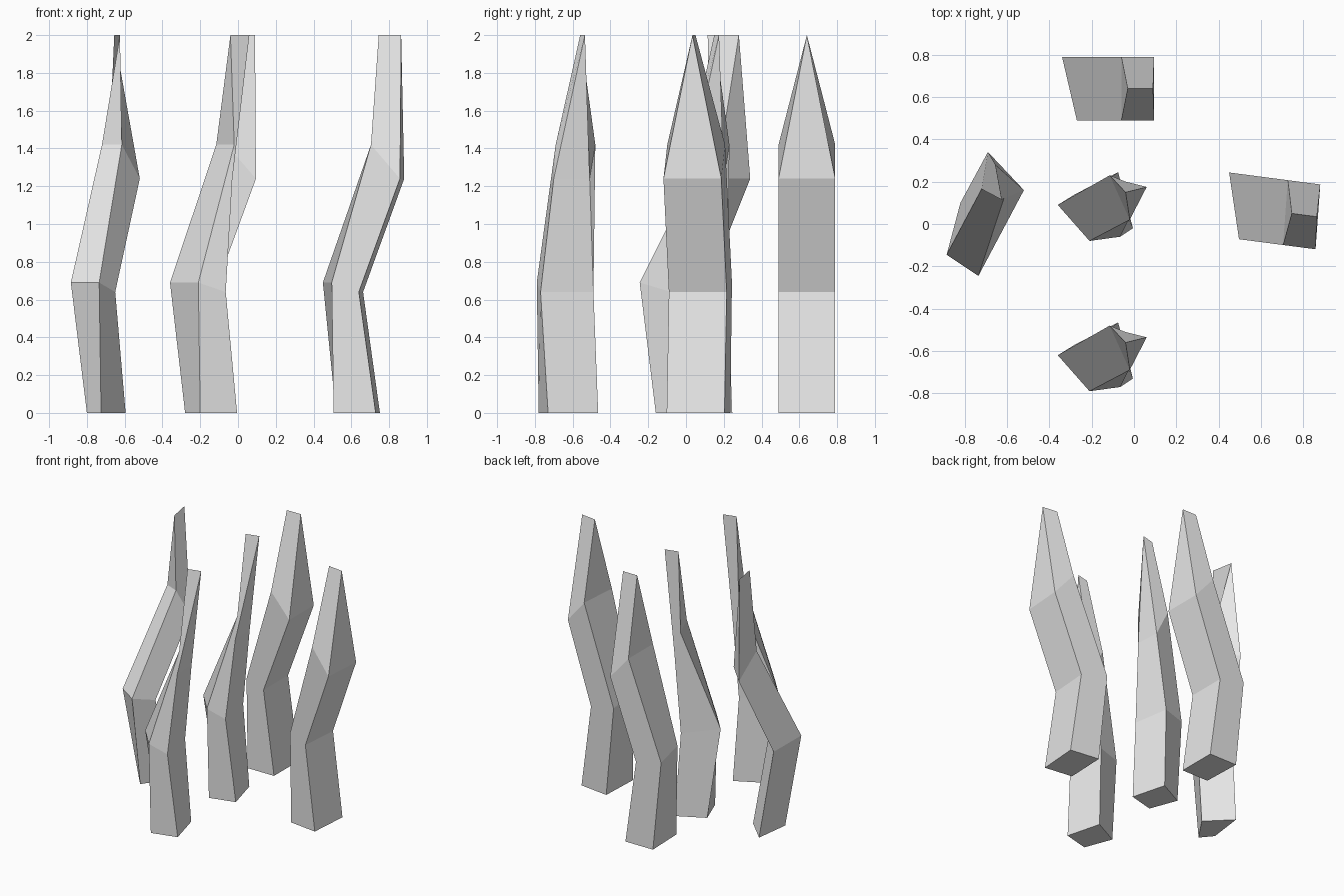
import bpy
import bmesh
from mathutils import Matrix, Vector

default_cube = bpy.data.objects.get("Cube")
if default_cube:
    bpy.data.objects.remove(default_cube, do_unlink=True)

# One plain grey for every blade
grey = bpy.data.materials.new("pale_grey")
grey.use_nodes = True
colour = (0.8, 0.8, 0.8, 1.0)
grey.diffuse_color = colour
grey.node_tree.nodes["Principled BSDF"].inputs["Base Color"].default_value = colour

# Heights of the outer and inner side of each cross-section
OUTER_HEIGHTS = (0, 0.69, 1.42)
INNER_HEIGHTS = (0, 0.64, 1.24)
TIP_HEIGHT = 2

# Cross-sections: outer back, outer front, inner front, inner back;
# the last row is the tip ridge, outer end to inner end
STRAIGHT = (
    ((-0.24, 0.15), (-0.23, -0.15), (-0.005, -0.15), (-0.005, 0.15)),
    ((-0.31, 0.15), (-0.24, -0.15), (-0.095, -0.15), (-0.095, 0.15)),
    ((-0.03, 0.15), (-0.03, -0.15), (0.125, -0.15), (0.125, 0.15)),
    ((0, 0), (0.12, 0)),
)
TURNED = (
    ((-0.8, -0.07), (-0.725, -0.16), (-0.595, 0.03), (-0.765, 0.2)),
    ((-0.885, -0.145), (-0.735, -0.245), (-0.65, -0.08), (-0.82, 0.1)),
    ((-0.72, 0.165), (-0.615, 0.12), (-0.52, 0.16), (-0.69, 0.34)),
    ((-0.625, 0.115), (-0.655, 0.28)),
)
TWISTED = (
    ((-0.28, 0.14), (-0.2, -0.07), (-0.005, -0.02), (-0.075, 0.245)),
    ((-0.36, 0.09), (-0.21, -0.08), (-0.065, -0.06), (-0.11, 0.22)),
    ((-0.115, 0.23), (-0.02, 0.02), (-0.03, 0.01), (-0.04, 0.2)),
    ((-0.04, 0.15), (0.06, 0.175)),
)


def make_blade(name, sections, location=(0, 0), axes=((1, 0), (0, 1))):
    """Loft a bent four-sided blade that closes in a ridge."""
    place = Matrix(axes)
    offset = Vector(location)
    bm = bmesh.new()

    def add(point, height):
        x, y = place @ Vector(point) + offset
        return bm.verts.new((x, y, height))

    rings = []
    for points, outer, inner in zip(sections, OUTER_HEIGHTS, INNER_HEIGHTS):
        heights = (outer, outer, inner, inner)
        rings.append([add(p, h) for p, h in zip(points, heights)])
    tip_out, tip_in = [add(p, TIP_HEIGHT) for p in sections[-1]]

    # Base and bent shaft
    bm.faces.new(reversed(rings[0]))
    for low, high in zip(rings, rings[1:]):
        for i in range(4):
            j = (i + 1) % 4
            bm.faces.new((low[i], low[j], high[j], high[i]))

    # Tapered tip
    outer_back, outer_front, inner_front, inner_back = rings[-1]
    bm.faces.new((outer_back, outer_front, tip_out))
    bm.faces.new((outer_front, inner_front, tip_in, tip_out))
    bm.faces.new((inner_front, inner_back, tip_in))
    bm.faces.new((inner_back, outer_back, tip_out, tip_in))
    bmesh.ops.recalc_face_normals(bm, faces=bm.faces)

    mesh = bpy.data.meshes.new(name)
    bm.to_mesh(mesh)
    bm.free()
    mesh.materials.append(grey)
    blade = bpy.data.objects.new(name, mesh)
    bpy.context.collection.objects.link(blade)
    return blade


# Five blades in a loose cluster
make_blade("back_blade", STRAIGHT, (-0.03, 0.64))
make_blade("left_blade", STRAIGHT, (0.745, 0.05), ((0.99, 0.075), (-0.13, 1.02)))
make_blade("right_blade", TURNED)
make_blade("centre_blade", TWISTED)
make_blade("front_blade", TWISTED, (0, -0.71))
